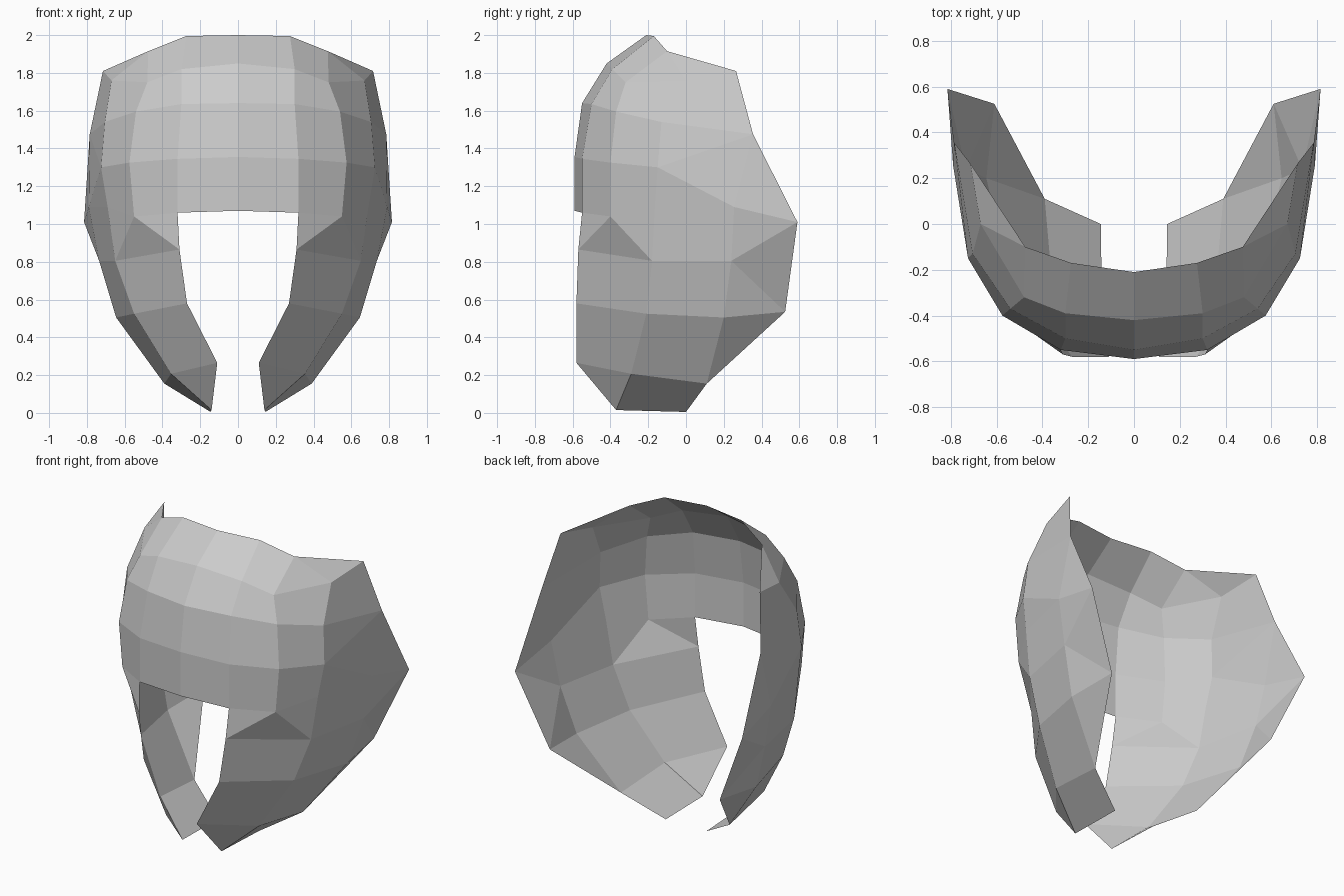
import bpy
import bmesh
from mathutils import Vector

default_cube = bpy.data.objects.get("Cube")
if default_cube:
    bpy.data.objects.remove(default_cube, do_unlink=True)

# One plain colour for the whole shell
grey = bpy.data.materials.new("plain_grey")
grey.use_nodes = True
grey.diffuse_color = (0.6, 0.6, 0.6, 1)
grey.node_tree.nodes["Principled BSDF"].inputs["Base Color"].default_value = grey.diffuse_color

bm = bmesh.new()


def column(*points):
    """Add a column of vertices, listed from top to bottom."""
    return [bm.verts.new(Vector(point)) for point in points]


def strip(first, second):
    """Bridge two columns; a repeated vertex turns a quad into a triangle."""
    for i in range(len(first) - 1):
        corners = [first[i], first[i + 1], second[i + 1], second[i]]
        corners = list(dict.fromkeys(corners))
        if len(corners) > 2:
            bm.faces.new(corners)


# Columns of the left half, from the forehead centre round to the rear edge
centre = column((0, -.21, 2), (0, -.42, 1.85), (0, -.55, 1.64),
                (0, -.59, 1.355), (0, -.59, 1.07))
brow = column((.275, -.17, 1.995), (.3, -.39, 1.82), (.3, -.5, 1.635),
              (.32, -.55, 1.345), (.32, -.55, 1.06))
temple = column((.475, -.1, 1.915), (.48, -.32, 1.75), (.54, -.37, 1.595),
                (.575, -.4, 1.325), (.55, -.4, 1.04))
side = column((.67, 0, 1.76), (.705, -.13, 1.54), (.725, -.15, 1.3),
              (.69, -.165, 1.09), (.65, -.18, .805), (.55, -.21, .525),
              (.355, -.29, .207))
jaw = column((.31, -.57, .865), (.27, -.58, .58), (.11, -.58, .265),
             (.14, -.37, .015))
rear = column((.79, .255, 1.09), (.735, .24, .805), (.645, .2, .505))
edge = column((.715, .265, 1.81), (.785, .355, 1.475), (.815, .59, 1.01),
              (.61, .525, .535), (.39, .11, .155), (.145, 0, .005))

# Forehead band
strip(centre, brow)
strip(brow, temple)

# Temple and cheek
temple_low = temple[-1]
strip(temple + [temple_low], side[:1] + side[:5])
strip([brow[-1], jaw[0]], [temple_low, temple_low])
strip([temple_low] + jaw, [side[4], side[4], side[5], side[6], side[6]])

# Side panel and flared rear edge
strip(side[:3] + side[2:],
      [edge[0], edge[1], edge[1], rear[0]] + rear + [edge[4]])
strip([edge[1], rear[0], rear[1], rear[1], rear[2], edge[4]],
      [edge[1], edge[2], edge[2], edge[3], edge[3], edge[4]])

# Upper corner fold and the underside of the jaw
bm.faces.new((temple[0], side[0], edge[0]))
strip([side[6], jaw[3]], [edge[4], edge[5]])

# Turn the normals outward, away from the open middle
bmesh.ops.recalc_face_normals(bm, faces=bm.faces)
bm.normal_update()
outward = sum(f.normal.dot(f.calc_center_median() - Vector((0, .2, 1)))
              for f in bm.faces)
if outward < 0:
    bmesh.ops.reverse_faces(bm, faces=bm.faces)

mesh = bpy.data.meshes.new("helmet_shell")
bm.to_mesh(mesh)
bm.free()
mesh.materials.append(grey)
shell = bpy.data.objects.new("helmet_shell", mesh)
bpy.context.collection.objects.link(shell)

# Mirror to the right half, joined along the forehead
mirror = shell.modifiers.new("mirror", "MIRROR")
mirror.use_axis[0] = True
mirror.use_clip = True
mirror.merge_threshold = 0.001
